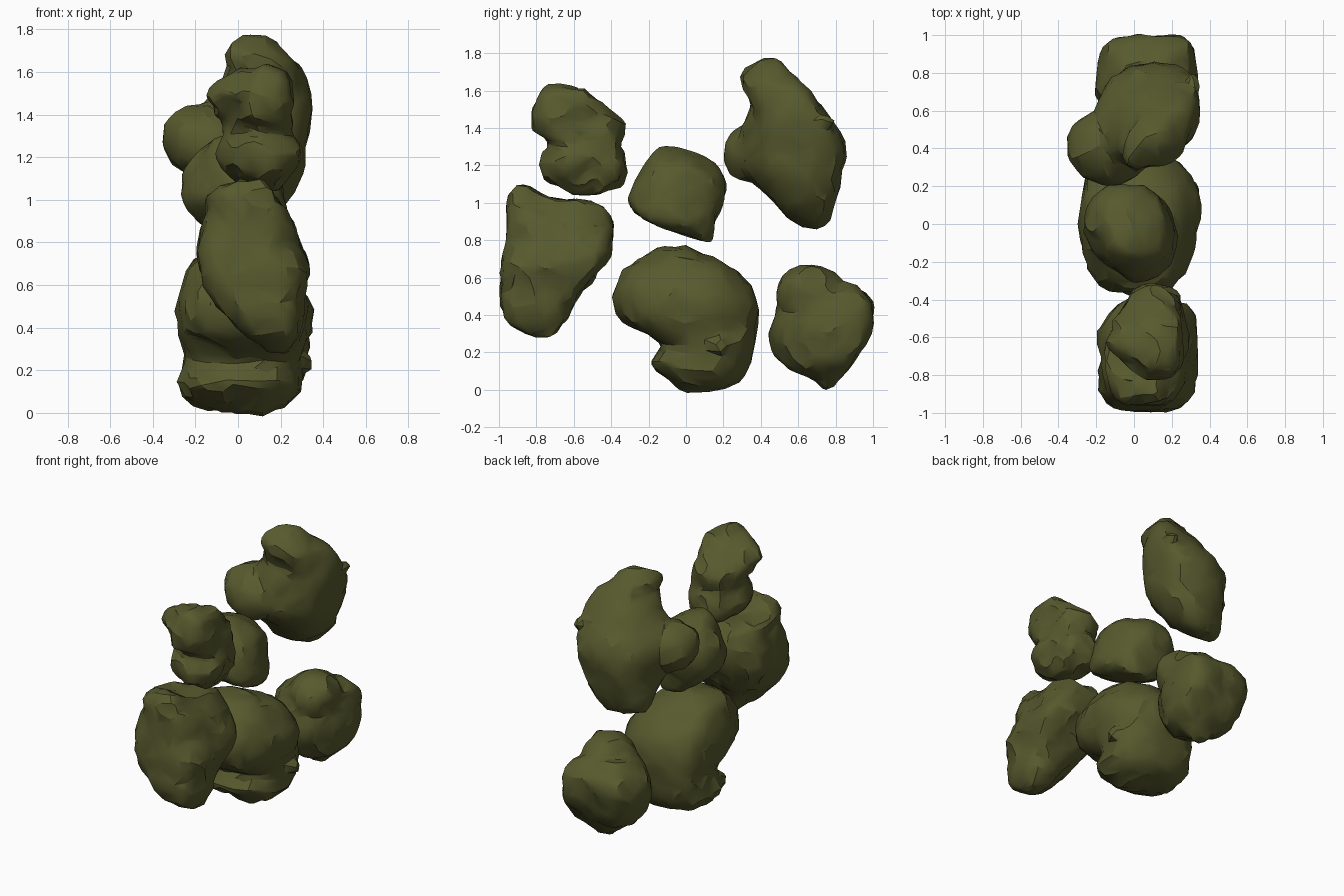
import bpy, bmesh, math
from mathutils import Vector, Matrix, noise

if "Cube" in bpy.data.objects:
    bpy.data.objects.remove(bpy.data.objects["Cube"])

olive = bpy.data.materials.new("olive_stone")
olive.diffuse_color = (0.096, 0.101, 0.027, 1)
olive.use_nodes = True
olive.node_tree.nodes["Principled BSDF"].inputs["Base Color"].default_value = olive.diffuse_color
SEG = 32


def spline(rows, steps=5):
    """Smooth the few guide sections into many (z, y0, y1, x0, x1)."""
    out = []
    for i in range(len(rows) - 1):
        p = [Vector(rows[max(0, min(len(rows) - 1, i + k))]) for k in (-1, 0, 1, 2)]
        for s in range(steps):
            t = s / steps
            out.append(0.5 * (2 * p[1] + (p[2] - p[0]) * t
                              + (2 * p[0] - 5 * p[1] + 4 * p[2] - p[3]) * t * t
                              + (3 * p[1] - p[0] - 3 * p[2] + p[3]) * t ** 3))
    out.append(Vector(rows[-1]))
    return out


def spow(v, e):
    return math.copysign(abs(v) ** e, v)


def rock(name, rows, corners=(.8, .8, .8, .8), skew=0.0, lumps=(), rough=0.025):
    # rounded sections stacked from the top down; corners = how cut each one is (++, -+, --, +-)
    bm = bmesh.new()
    rings = []
    for z, y0, y1, x0, x1 in spline(rows):
        ring = []
        for i in range(SEG):
            a = math.tau * i / SEG
            e = corners[i * 4 // SEG]
            u, v = spow(math.cos(a), e), spow(math.sin(a), e)
            u = (u + skew * v) / math.hypot(1, skew)
            ring.append(bm.verts.new(((x0 + x1) / 2 + u * (x1 - x0) / 2,
                                      (y0 + y1) / 2 + v * (y1 - y0) / 2, z)))
        rings.append(ring)
    for a, b in zip(rings, rings[1:]):
        for i in range(SEG):
            j = (i + 1) % SEG
            bm.faces.new((a[i], b[i], b[j], a[j]))
    bm.faces.new(rings[0])
    bm.faces.new(rings[-1][::-1])
    bmesh.ops.recalc_face_normals(bm, faces=bm.faces)
    # extra lobes
    for centre, radii in lumps:
        bmesh.ops.create_icosphere(bm, subdivisions=3, radius=1,
                                   matrix=Matrix.LocRotScale(Vector(centre), None, Vector(radii)))
    me = bpy.data.meshes.new(name)
    bm.to_mesh(me)
    bm.free()
    ob = bpy.data.objects.new(name, me)
    bpy.context.collection.objects.link(ob)
    bpy.ops.object.select_all(action='DESELECT')
    bpy.context.view_layer.objects.active = ob
    ob.select_set(True)

    # fuse, roughen with broad dents, then facet
    m = ob.modifiers.new("fuse", 'REMESH')
    m.mode = 'VOXEL'
    m.voxel_size = 0.016
    m = ob.modifiers.new("soften", 'SMOOTH')
    m.iterations = 4
    for n in ("fuse", "soften"):
        bpy.ops.object.modifier_apply(modifier=n)
    me = ob.data
    moved = [v.co + v.normal * rough * (noise.noise(v.co * 5) + 0.2 - abs(noise.noise(v.co * 8)))
             for v in me.vertices]
    for v, co in zip(me.vertices, moved):
        v.co = co
    m = ob.modifiers.new("facet", 'DECIMATE')
    m.ratio = min(1, 700 / len(me.polygons) / 2)
    bpy.ops.object.modifier_apply(modifier="facet")
    me.materials.clear()
    me.materials.append(olive)
    bpy.ops.object.shade_smooth_by_angle(angle=math.radians(28))
    return ob


# sections are (z, y_min, y_max, x_min, x_max)
rock("upper_front_rock", [
    (1.65, -.75, -.67, .08, .18), (1.60, -.80, -.53, -.02, .23), (1.49, -.82, -.42, -.13, .25),
    (1.40, -.82, -.33, -.10, .25), (1.31, -.75, -.36, -.07, .26), (1.20, -.78, -.33, -.10, .28),
    (1.10, -.74, -.33, -.04, .24), (1.04, -.64, -.46, .06, .18)],
    corners=(.5, 1.1, 1.5, .65), rough=0.035)

rock("lower_front_rock", [
    (1.10, -.91, -.84, .00, .12), (1.04, -.95, -.74, -.10, .17), (.98, -.96, -.43, -.14, .20),
    (.80, -.96, -.39, -.19, .30), (.68, -.98, -.42, -.18, .34), (.50, -1.0, -.56, -.09, .30),
    (.36, -.95, -.66, .05, .28), (.28, -.80, -.72, .14, .24)],
    corners=(.5, .9, .6, .6), rough=0.03)

rock("middle_rock", [
    (1.29, -.12, -.02, -.12, .00), (1.24, -.20, .13, -.18, .10), (1.13, -.26, .20, -.25, .20),
    (1.00, -.30, .20, -.27, .21), (.90, -.22, .17, -.20, .21), (.80, .06, .13, -.05, .12)],
    corners=(.9, .8, 1.6, .65))

rock("base_rock", [
    (.77, -.10, .00, -.05, .10), (.72, -.22, .10, -.20, .20), (.62, -.34, .29, -.26, .28),
    (.48, -.38, .38, -.28, .34), (.36, -.33, .38, -.28, .33), (.25, -.13, .37, -.26, .30),
    (.14, -.20, .34, -.28, .30), (.05, -.11, .27, -.22, .28), (0, .00, .14, -.08, .18)],
    corners=(.75, .7, .9, .9), lumps=[((.30, .17, .24), (.05, .06, .05))])

rock("rear_rock", [
    (.57, .60, .86, -.05, .18), (.50, .52, .98, -.15, .30), (.40, .47, 1.0, -.20, .32),
    (.27, .44, .97, -.20, .32), (.14, .52, .90, -.12, .28), (.07, .67, .84, -.02, .20),
    (.01, .73, .80, .04, .14)], corners=(.4, .7, 1.3, 1.1),
    lumps=[((.14, .67, .51), (.17, .18, .175))], rough=0.025)

rock("upper_rear_rock", [
    (1.77, .40, .47, .03, .13), (1.70, .31, .57, -.05, .22), (1.62, .30, .64, -.04, .29),
    (1.50, .34, .73, -.12, .33), (1.37, .32, .82, -.20, .34), (1.25, .30, .85, -.22, .32),
    (1.12, .34, .83, -.20, .30), (1.00, .48, .79, -.17, .25), (.91, .56, .76, -.14, .15),
    (.87, .62, .72, -.08, .08)], skew=0.25,
    lumps=[((-.14, .40, 1.27), (.22, .20, .18)), ((.02, .45, 1.38), (.19, .17, .17)),
           ((.31, .73, 1.43), (.04, .06, .03))])
